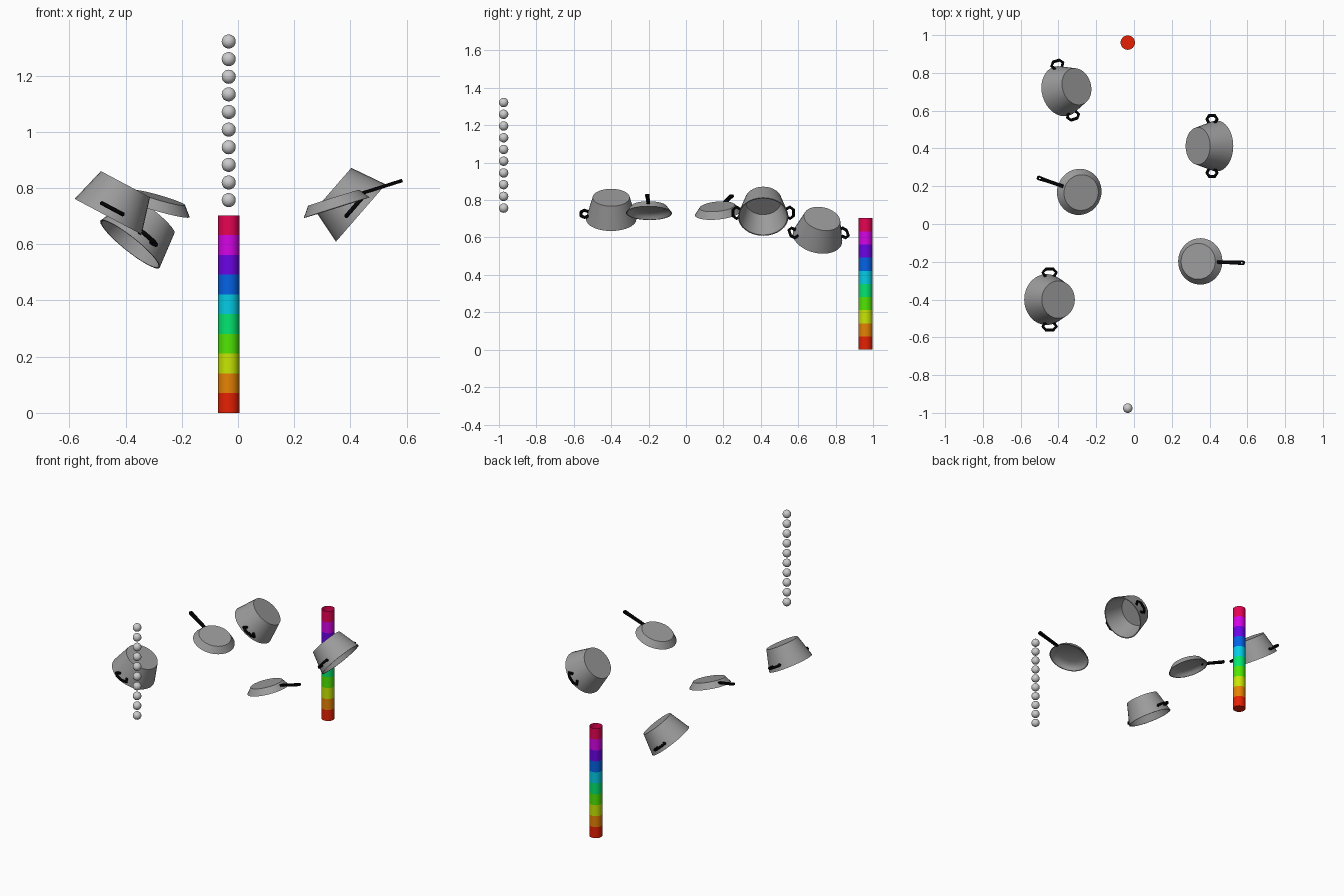
import bpy, bmesh
from math import radians, pi
from mathutils import Matrix, Vector, Color

if "Cube" in bpy.data.objects:
    bpy.data.objects.remove(bpy.data.objects["Cube"])


def material(name, rgb):
    m = bpy.data.materials.new(name)
    m.diffuse_color = (*rgb, 1)
    m.use_nodes = True
    m.node_tree.nodes["Principled BSDF"].inputs["Base Color"].default_value = m.diffuse_color
    return m


def select_only(ob):
    bpy.ops.object.select_all(action='DESELECT')
    ob.select_set(True)
    bpy.context.view_layer.objects.active = ob


def lathe(name, profile, mat=None, steps=32):
    """Spin an (r, z) profile around z."""
    bm = bmesh.new()
    vs = [bm.verts.new((r, 0, z)) for r, z in profile]
    es = [bm.edges.new(p) for p in zip(vs, vs[1:])]
    bmesh.ops.spin(bm, geom=vs + es, cent=(0, 0, 0), axis=(0, 0, 1),
                   angle=2 * pi, steps=steps)
    bmesh.ops.remove_doubles(bm, verts=bm.verts, dist=1e-5)
    bmesh.ops.recalc_face_normals(bm, faces=bm.faces)
    me = bpy.data.meshes.new(name)
    bm.to_mesh(me)
    bm.free()
    ob = bpy.data.objects.new(name, me)
    bpy.context.collection.objects.link(ob)
    if mat:
        me.materials.append(mat)
    select_only(ob)
    bpy.ops.object.shade_smooth_by_angle(angle=radians(35))
    return ob


def curve(name, loops, mat, closed=False, dims='3D', extrude=0, bevel=0):
    cu = bpy.data.curves.new(name, 'CURVE')
    cu.dimensions = dims
    if dims == '2D':
        cu.fill_mode = 'BOTH'
    cu.extrude, cu.bevel_depth, cu.bevel_resolution = extrude, bevel, 1
    cu.use_fill_caps = True
    for pts in loops:
        sp = cu.splines.new('POLY')
        sp.points.add(len(pts) - 1)
        for p, co in zip(sp.points, pts):
            p.co = (*co, 1)
        sp.use_cyclic_u = closed
    cu.materials.append(mat)
    ob = bpy.data.objects.new(name, cu)
    bpy.context.collection.objects.link(ob)
    select_only(ob)
    bpy.ops.object.convert(target='MESH')
    return bpy.context.object


def pose(loc, tilt, yaw):
    return (Matrix.Translation(Vector(loc)) @ Matrix.Rotation(radians(yaw), 4, 'Z')
            @ Matrix.Rotation(radians(tilt), 4, 'Y'))


black = material("black", (0.001, 0.001, 0.001))
steel = material("dark_steel", (0.33, 0.33, 0.33))


# Upturned pot: open rim at local z = 0, base up, two bent side handles
def pot(loc, tilt, yaw):
    m = pose(loc, tilt, yaw)
    lathe("pot", [(0, 0.131), (0.099, 0.131), (0.135, 0), (0.129, 0),
                  (0.094, 0.125), (0, 0.125)], steel).matrix_world = m
    for s in (1, -1):
        path = [(-0.025, 0.122), (-0.041, 0.143), (-0.022, 0.161),
                (0.022, 0.161), (0.041, 0.143), (0.025, 0.122)]
        h = curve("pot_handle", [[(x, s * y, 0.032) for x, y in path]],
                  black, bevel=0.0085)
        h.matrix_world = m


# Upturned shallow pan with one long slotted handle along local +x
def pan(loc, tilt, yaw):
    m = pose(loc, tilt, yaw)
    lathe("pan", [(0, 0.037), (0.095, 0.037), (0.123, 0), (0.118, 0), (0.109, 0.015),
                  (0.095, 0.026), (0.07, 0.032), (0, 0.033)], steel).matrix_world = m
    outline = [(0.1, -0.009), (0.2, -0.01), (0.245, -0.012), (0.252, -0.008),
               (0.252, 0.008), (0.245, 0.012), (0.2, 0.01), (0.1, 0.009)]
    slot = [(0.23, -0.003), (0.243, -0.004), (0.243, 0.004), (0.23, 0.003)]
    h = curve("pan_handle", [[(x, y, 0) for x, y in o] for o in (outline, slot)],
              black, closed=True, dims='2D', extrude=0.006)
    h.matrix_world = m @ Matrix.Translation((0, 0, 0.022))


pot((-0.462, -0.4, 0.698), 28, 0)
pot((0.437, 0.413, 0.711), -49, 0)
pot((-0.384, 0.703, 0.6), 40, 17)
pan((0.351, -0.198, 0.73), -17.5, -2)
pan((-0.29, 0.17, 0.73), -17, 161)

# Rainbow tube: ten rings, open at the top, closed at the bottom
hues = (0.02, 0.09, 0.19, 0.28, 0.41, 0.52, 0.6, 0.74, 0.82, 0.945)
for i, hue in enumerate(hues):
    c = Color()
    c.hsv = (hue, 0.95, 0.9)
    z = i * 0.0703
    profile = [(0.038, z), (0.038, z + 0.0703)]
    if i == 0:
        profile.insert(0, (0, 0))
    ring = lathe("tube_ring", profile, material("ring_colour", [v ** 2.2 for v in c]))
    ring.location = (-0.033, 0.96, 0)

# Vertical row of balls
for i in range(10):
    bpy.ops.mesh.primitive_uv_sphere_add(segments=24, ring_count=14, radius=0.025,
                                         location=(-0.033, -0.975, 0.757 + i * 0.0627))
    bpy.context.object.name = "ball"
    bpy.ops.object.shade_smooth()
